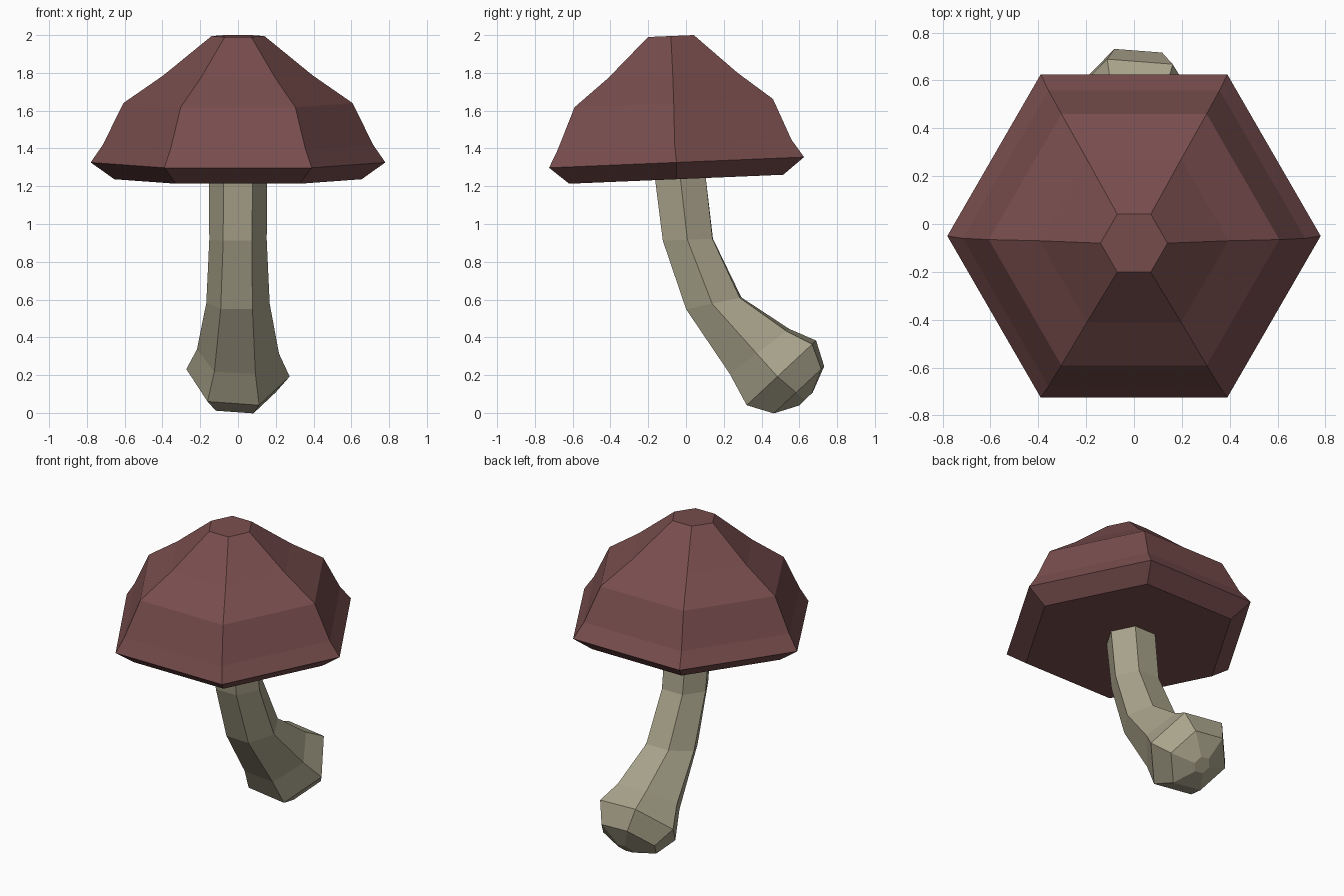
import bpy, bmesh
from math import cos, sin, radians, tau

if "Cube" in bpy.data.objects:
    bpy.data.objects.remove(bpy.data.objects["Cube"])

SIDES = 6


def material(name, rgb):
    m = bpy.data.materials.new(name)
    m.diffuse_color = (*rgb, 1)
    m.use_nodes = True
    m.node_tree.nodes["Principled BSDF"].inputs["Base Color"].default_value = m.diffuse_color
    return m


def loft(name, rings, mat):
    """Skin hexagonal rings: (y, z, radius, tilt about x, twist), capped at both ends."""
    bm = bmesh.new()
    loops = []
    for y, z, r, tilt, twist in rings:
        ct, st = cos(radians(tilt)), sin(radians(tilt))
        loop = []
        for i in range(SIDES):
            a = tau * i / SIDES + radians(twist)
            u, v = r * cos(a), r * sin(a)
            loop.append(bm.verts.new((u, y + v * ct, z + v * st)))
        loops.append(loop)
    for a, b in zip(loops, loops[1:]):
        for i in range(SIDES):
            j = (i + 1) % SIDES
            bm.faces.new((a[i], a[j], b[j], b[i]))
    bm.faces.new(loops[0][::-1])
    bm.faces.new(loops[-1])
    bmesh.ops.recalc_face_normals(bm, faces=bm.faces)
    me = bpy.data.meshes.new(name)
    bm.to_mesh(me)
    bm.free()
    me.materials.append(mat)
    ob = bpy.data.objects.new(name, me)
    bpy.context.collection.objects.link(ob)
    return ob


# Cap: faceted dome, leaning slightly forward, with a bevelled rim
TILT = 2.4
loft("mushroom_cap", [
    (-0.052, 1.237, 0.655, TILT, 0),
    (-0.050, 1.326, 0.78, TILT, 0),
    (-0.060, 1.42, 0.715, TILT, 0),
    (-0.065, 1.64, 0.607, TILT, 0),
    (-0.070, 1.787, 0.395, TILT, 0),
    (-0.080, 1.995, 0.14, TILT, 0),
], material("cap_red", (0.19, 0.075, 0.075)))

# Stem: bent stalk with a slight twist, swelling to a bulb at the foot
loft("mushroom_stem", [
    (0.635, 0.074, 0.055, 44, -6),
    (0.598, 0.122, 0.20, 43, -6),
    (0.505, 0.212, 0.275, 43, -6),
    (0.39, 0.325, 0.218, 37, -5),
    (0.147, 0.58, 0.168, 12, -3),
    (0.01, 0.917, 0.152, 2, -1),
    (-0.033, 1.27, 0.155, 2, 0),
], material("stem_beige", (0.40, 0.37, 0.26)))
